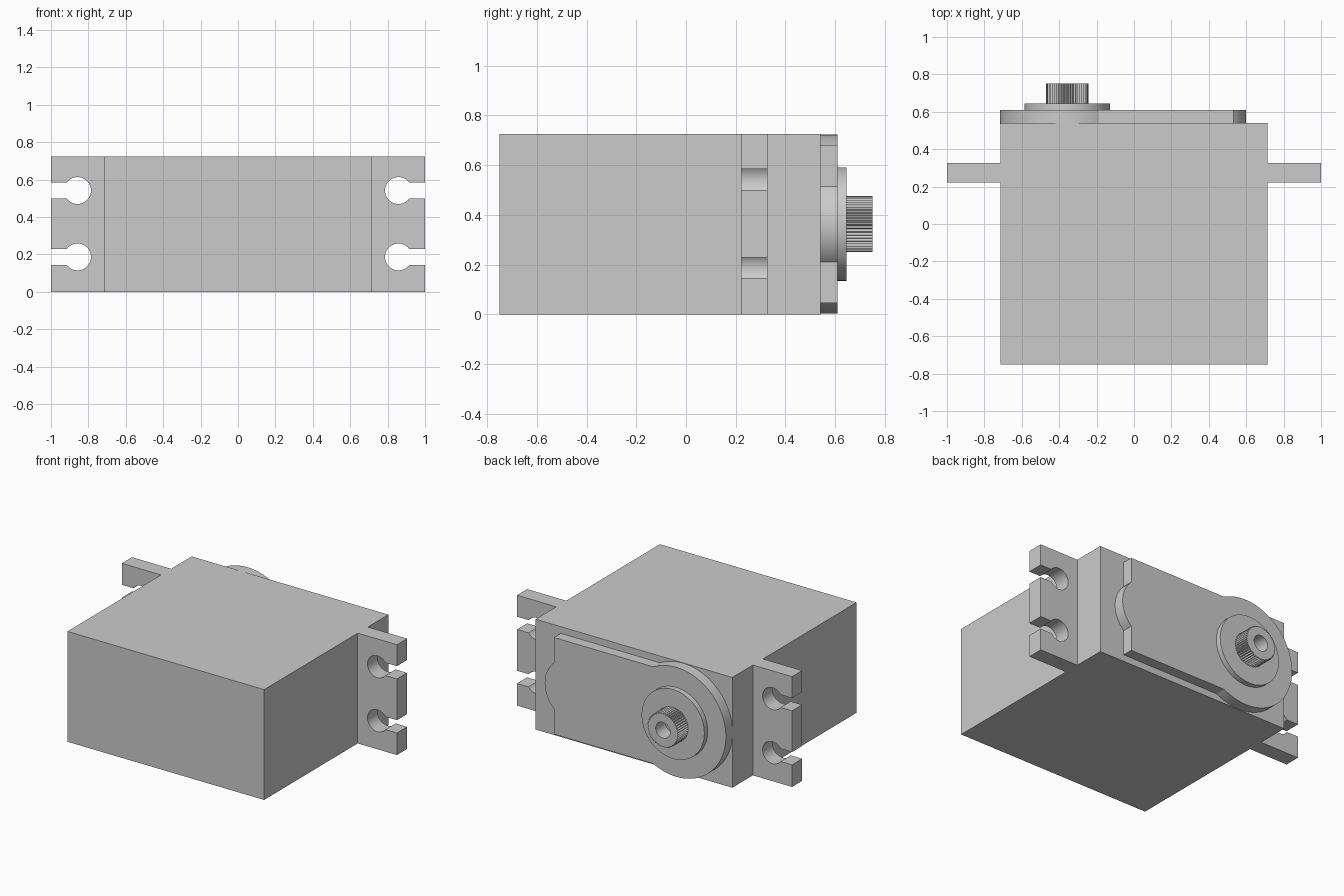
import bpy, bmesh
from math import sin, cos, pi, asin, acos, radians

old = bpy.data.objects.get("Cube")
if old:
    bpy.data.objects.remove(old, do_unlink=True)

grey = bpy.data.materials.new("grey_plastic")
grey.use_nodes = True
COLOR = (0.6, 0.6, 0.6, 1)
grey.diffuse_color = COLOR
grey.node_tree.nodes["Principled BSDF"].inputs["Base Color"].default_value = COLOR

H = 0.725           # body height
MID = H / 2
SHAFT_X = -0.357    # output shaft axis


def arc(cx, cz, r, a0, a1, n):
    """Points on an arc in the XZ plane, from angle a0 to a1."""
    return [(cx + r * cos(a0 + (a1 - a0) * i / n),
             cz + r * sin(a0 + (a1 - a0) * i / n)) for i in range(n + 1)]


def loft(name, rings):
    """Join XZ loops placed along Y, capping both ends."""
    bm = bmesh.new()
    loops = [[bm.verts.new((x, y, z)) for x, z in pts] for pts, y in rings]
    n = len(loops[0])
    for a, b in zip(loops, loops[1:]):
        for i in range(n):
            j = (i + 1) % n
            bm.faces.new((a[i], a[j], b[j], b[i]))
    bm.faces.new(loops[0])
    bm.faces.new(loops[-1])
    bmesh.ops.recalc_face_normals(bm, faces=bm.faces)
    mesh = bpy.data.meshes.new(name)
    bm.to_mesh(mesh)
    bm.free()
    mesh.materials.append(grey)
    ob = bpy.data.objects.new(name, mesh)
    bpy.context.collection.objects.link(ob)
    bpy.ops.object.select_all(action='DESELECT')
    ob.select_set(True)
    bpy.context.view_layer.objects.active = ob
    bpy.ops.object.shade_smooth_by_angle(angle=radians(20))
    return ob


def prism(name, pts, y0, y1):
    return loft(name, [(pts, y0), (pts, y1)])


# Main case
prism("case", [(-0.715, 0), (0.715, 0), (0.715, H), (-0.715, H)], -0.75, 0.54)

# Mounting ears with keyhole slots open to the outer edge
HOLE_R, SLOT = 0.072, 0.042
opening = asin(SLOT / HOLE_R)
ear = [(0.71, 0), (1, 0)]
for z in (0.187, 0.542):
    ear.append((1, z - SLOT))
    ear += arc(0.858, z, HOLE_R, -opening, opening - 2 * pi, 32)
    ear.append((1, z + SLOT))
ear += [(1, H), (0.71, H)]
for side, name in ((1, "left_ear"), (-1, "right_ear")):
    prism(name, [(side * x, z) for x, z in ear], 0.222, 0.327)

# Gear cover: round at the shaft, straight sides, bulge at the far end
R = 0.36
HALF = 0.318
meet = asin(HALF / R)
BULGE_R, BULGE_X, END_X = 0.205, 0.395, 0.533
spread = acos((END_X - BULGE_X) / BULGE_R)
cover = arc(SHAFT_X, MID, R, meet, 2 * pi - meet, 64)
cover.append((END_X, MID - HALF))
cover += arc(BULGE_X, MID, BULGE_R, -spread, spread, 20)
cover.append((END_X, MID + HALF))
prism("gear_cover", cover, 0.535, 0.61)

# Round collar under the shaft
prism("shaft_collar", arc(SHAFT_X, MID, 0.228, 0, 2 * pi * 63 / 64, 63), 0.605, 0.645)

# Splined output shaft with a screw hole
TEETH = 48
N = TEETH * 2


def ring(r, depth=0):
    return [(SHAFT_X + (r - depth * (i % 2)) * cos(2 * pi * i / N),
             MID + (r - depth * (i % 2)) * sin(2 * pi * i / N)) for i in range(N)]


spline, bore = ring(0.113, 0.008), ring(0.052)
loft("output_shaft", [(spline, 0.64), (spline, 0.75), (bore, 0.75), (bore, 0.65)])
